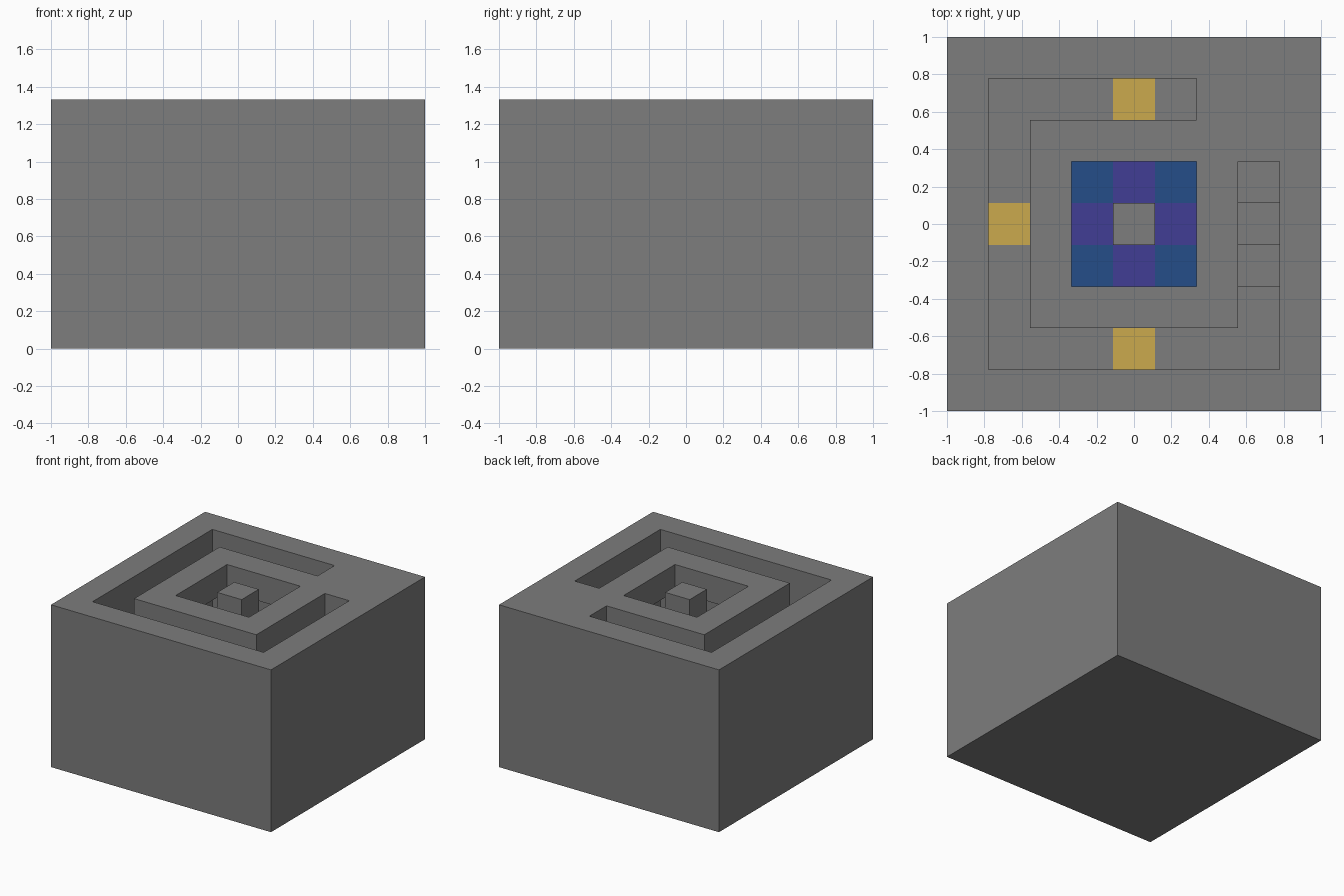
import bpy, bmesh
from mathutils import Vector

if "Cube" in bpy.data.objects:
    bpy.data.objects.remove(bpy.data.objects["Cube"])

N, H = 9, 6          # blocks per side, blocks high
U = 2 / N            # block size
FLOOR = 2            # first open layer above the floor
MID = N // 2


def material(name, rgb):
    m = bpy.data.materials.new(name)
    m.use_nodes = True
    m.diffuse_color = (*rgb, 1)
    m.node_tree.nodes["Principled BSDF"].inputs["Base Color"].default_value = (*rgb, 1)
    return m


stone = material("grey stone", (0.205, 0.205, 0.205))
gold = material("gold tile", (0.60, 0.40, 0.076))
blue = material("blue tile", (0.018, 0.075, 0.25))
purple = material("purple tile", (0.053, 0.047, 0.30))


def build(name, mat, solid):
    """Skin every block for which solid(i, j, k) holds, then merge flat areas."""
    bm = bmesh.new()
    cells = {(i, j, k) for i in range(N) for j in range(N) for k in range(H)
             if solid(i, j, k)}
    for c in cells:
        for axis in range(3):
            for side in (0, 1):
                n = list(c)
                n[axis] += 2 * side - 1
                if tuple(n) in cells:
                    continue
                a, b = (axis + 1) % 3, (axis + 2) % 3
                loop = [(0, 0), (1, 0), (1, 1), (0, 1)]
                verts = []
                for s, t in (loop if side else loop[::-1]):
                    p = Vector(c)
                    p[axis] += side
                    p[a] += s
                    p[b] += t
                    verts.append(bm.verts.new((p.x * U - 1, p.y * U - 1, p.z * U)))
                bm.faces.new(verts)
    bmesh.ops.remove_doubles(bm, verts=bm.verts, dist=U / 100)
    bmesh.ops.dissolve_limit(bm, angle_limit=0.01, verts=bm.verts, edges=bm.edges)
    me = bpy.data.meshes.new(name)
    bm.to_mesh(me)
    bm.free()
    me.materials.append(mat)
    ob = bpy.data.objects.new(name, me)
    bpy.context.collection.objects.link(ob)
    return ob


def ring(i, j):
    """Square distance from the middle column."""
    return max(abs(i - MID), abs(j - MID))


# Plan rules for floor tiles and roof openings
def is_gold(i, j):
    return (i, j) in {(MID, 1), (1, MID), (MID, N - 2)}


def is_blue(i, j):
    return abs(i - MID) == 1 and abs(j - MID) == 1


def is_purple(i, j):
    return abs(i - MID) + abs(j - MID) == 1


def is_open(i, j):
    slot = ring(i, j) == 3 and i + j < 13
    return ring(i, j) == 1 or slot


# Hollow building: floor, outer walls, slotted roof and centre pillar
def shell(i, j, k):
    if k < FLOOR:
        tile = is_gold(i, j) or is_blue(i, j) or is_purple(i, j)
        return not (tile and k == FLOOR - 1)
    if ring(i, j) in (0, MID):
        return True
    return k == H - 1 and not is_open(i, j)


build("stone_shell", stone, shell)

# Staircase rising along the inside of the +x wall
build("staircase", stone,
      lambda i, j, k: i == N - 2 and 3 <= j <= 5 and FLOOR <= k < j)

# Coloured floor tiles
for label, mat, rule in (("gold_tiles", gold, is_gold),
                         ("blue_tiles", blue, is_blue),
                         ("purple_tiles", purple, is_purple)):
    build(label, mat, lambda i, j, k, r=rule: k == FLOOR - 1 and r(i, j))
